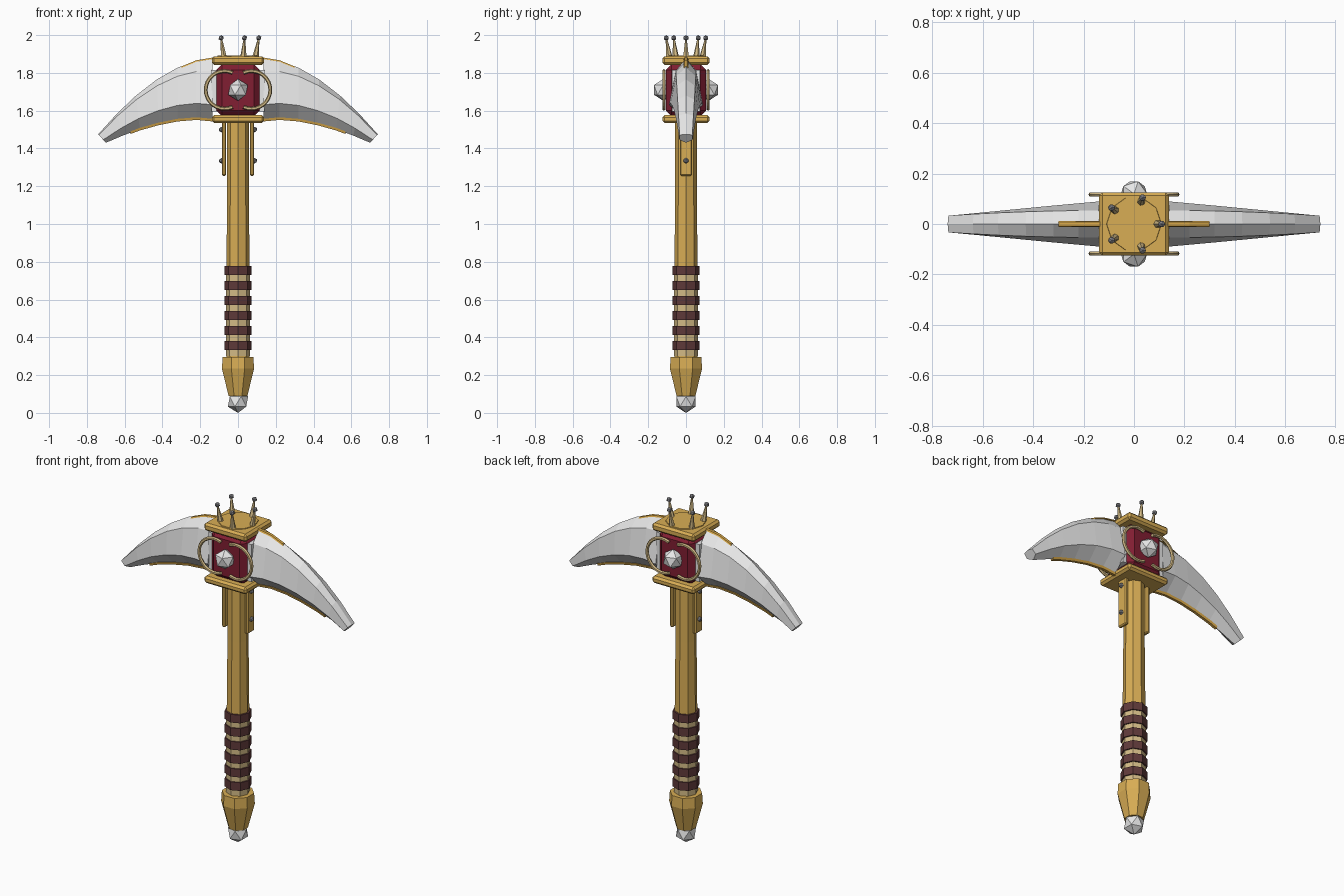
import bpy, bmesh, math
from mathutils import Vector, Matrix

old = bpy.data.objects.get("Cube")
if old:
    bpy.data.objects.remove(old, do_unlink=True)


def material(name, r, g, b):
    m = bpy.data.materials.new(name)
    m.use_nodes = True
    m.diffuse_color = (r, g, b, 1)
    m.node_tree.nodes["Principled BSDF"].inputs["Base Color"].default_value = (r, g, b, 1)
    return m


GOLD = material("gold", 0.69, 0.42, 0.09)
AMBER = material("amber_gold", 0.72, 0.41, 0.07)
SILVER = material("silver", 0.8, 0.8, 0.8)
STEEL = material("dark_steel", 0.28, 0.28, 0.3)
RED = material("deep_red", 0.22, 0.013, 0.032)
LEATHER = material("brown_leather", 0.115, 0.042, 0.042)
TAN = material("pale_tan", 0.66, 0.5, 0.24)


def finish(name, bm, mat):
    bmesh.ops.recalc_face_normals(bm, faces=bm.faces)
    me = bpy.data.meshes.new(name)
    bm.to_mesh(me)
    bm.free()
    me.materials.append(mat)
    ob = bpy.data.objects.new(name, me)
    bpy.context.collection.objects.link(ob)
    return ob


def box(name, centre, size, mat, bevel=0):
    bm = bmesh.new()
    bmesh.ops.create_cube(bm, size=1)
    bmesh.ops.scale(bm, vec=size, verts=bm.verts)
    bmesh.ops.translate(bm, vec=centre, verts=bm.verts)
    if bevel:
        bmesh.ops.bevel(bm, geom=bm.edges[:], offset=bevel, segments=1, affect='EDGES')
    return finish(name, bm, mat)


def gem(name, centre, radius, mat):
    bm = bmesh.new()
    bmesh.ops.create_icosphere(bm, subdivisions=1, radius=radius)
    bmesh.ops.translate(bm, vec=centre, verts=bm.verts)
    return finish(name, bm, mat)


def loft(name, rings, mat):
    """Skin a list of closed point rings and cap both ends."""
    bm = bmesh.new()
    loops = [[bm.verts.new(p) for p in ring] for ring in rings]
    n = len(loops[0])
    for a, b in zip(loops, loops[1:]):
        for i in range(n):
            j = (i + 1) % n
            bm.faces.new((a[i], a[j], b[j], b[i]))
    bm.faces.new(loops[0][::-1])
    bm.faces.new(loops[-1])
    return finish(name, bm, mat)


def turned(name, profile, mat, turn=0, sides=8):
    """Low-sided lathe from (radius, height) pairs."""
    steps = [turn + math.tau * i / sides for i in range(sides)]
    return loft(name, [[(r * math.cos(a), r * math.sin(a), z) for a in steps]
                       for r, z in profile], mat)


# Handle, wrapped grip and pommel
FLAT = math.pi / 8
turned("shaft", [(0.061, 0.28), (0.061, 0.8), (0.057, 1.2), (0.057, 1.56)], GOLD)
turned("grip_lining", [(0.064, 0.3), (0.064, 0.77)], TAN)
for i in range(6):
    z = 0.357 + 0.0795 * i
    turned(f"grip_band_{i + 1}", [(0.072, z - 0.024), (0.072, z + 0.024)], LEATHER)
turned("pommel_socket", [(0.054, 0.09), (0.092, 0.235), (0.088, 0.296)], GOLD, FLAT)
gem("pommel_gem", (0, 0, 0.06), 0.06, SILVER)

# Head block held between two plates
box("head_block", (0, 0, 1.708), (0.23, 0.212, 0.275), RED, 0.03)
box("top_plate", (0, 0, 1.865), (0.276, 0.25, 0.046), GOLD, 0.012)
box("bottom_plate", (0, 0, 1.555), (0.276, 0.25, 0.042), GOLD, 0.012)
turned("crown_base", [(0.112, 1.88), (0.108, 1.892)], GOLD, sides=10)

# Crown of five leaning spikes
for i in range(5):
    a = math.tau * i / 5
    d = Vector((math.cos(a), math.sin(a), 0))
    base, tip = d * 0.093 + Vector((0, 0, 1.885)), d * 0.11 + Vector((0, 0, 1.985))
    axis = tip - base
    bm = bmesh.new()
    bmesh.ops.create_cone(bm, cap_ends=True, segments=6, radius1=0.017, radius2=0.004,
                          depth=axis.length,
                          matrix=Matrix.Translation((base + tip) / 2)
                          @ axis.to_track_quat('Z', 'Y').to_matrix().to_4x4())
    finish(f"crown_spike_{i + 1}", bm, TAN)
    gem(f"crown_bead_{i + 1}", tip, 0.015, STEEL)

# Studs on the front and back of the head
for label, s in (("front", -1), ("back", 1)):
    gem(f"{label}_stud", (0, s * 0.12, 1.71), 0.058, SILVER)

# Blade outline: upper ridge and lower edge from root to tip
UPPER = [(0.135, 1.877), (0.22, 1.863), (0.32, 1.828), (0.43, 1.765),
         (0.54, 1.68), (0.64, 1.585), (0.74, 1.475)]
LOWER = [(0.135, 1.55), (0.22, 1.558), (0.32, 1.55), (0.42, 1.53),
         (0.52, 1.502), (0.61, 1.468), (0.7, 1.43)]


def blade_ring(s, top, low):
    t = (top[0] - 0.135) / 0.605
    half = 0.09 - 0.055 * t
    shoulder, shoulder_width, belly = 0.2 - 0.12 * t, 0.6 + 0.35 * t, 0.75 - 0.1 * t

    def at(f, y):
        x, z = Vector(top).lerp(Vector(low), f)
        return (s * x, y * half, z)
    return [at(0, 0), at(shoulder, shoulder_width), at(belly, 1),
            at(1, 0), at(belly, -1), at(shoulder, -shoulder_width)]


def trim(name, s, path, rise):
    """Thin strip, nearly flush, running along a blade edge."""
    rings = [[(s * x, y, z + dz) for y, dz in
              ((-0.012, -rise), (0.012, -rise), (0.008, rise), (-0.008, rise))]
             for x, z in path]
    return loft(name, rings, AMBER)


for side, s in (("left", 1), ("right", -1)):
    loft(f"{side}_blade", [blade_ring(s, t, l) for t, l in zip(UPPER, LOWER)], SILVER)
    box(f"{side}_blade_root", (s * 0.118, 0, 1.705), (0.045, 0.15, 0.22), SILVER)
    trim(f"{side}_upper_trim", s, UPPER[:2] + [(0.3, 1.83)], 0.004)
    trim(f"{side}_lower_trim", s, LOWER[:5] + [(0.57, 1.483)], -0.007)

    # Riveted strap down the side of the shaft
    box(f"{side}_strap", (s * 0.074, 0, 1.4), (0.022, 0.064, 0.29), GOLD, 0.006)
    for i, z in enumerate((1.335, 1.5)):
        gem(f"{side}_rivet_{i + 1}", (s * 0.088, 0, z), 0.015, STEEL)

    # Open rings around the head, front and back
    for label, f in (("front", -1), ("back", 1)):
        rings = []
        for i in range(19):
            a = math.radians(-115 + 230 * i / 18)
            ring = []
            for k in range(6):
                b = math.tau * k / 6
                r = 0.1 + 0.01 * math.cos(b)
                ring.append((s * (0.071 + r * math.cos(a)),
                             f * 0.117 + 0.01 * math.sin(b), 1.71 + r * math.sin(a)))
            rings.append(ring)
        loft(f"{side}_{label}_ring", rings, TAN)
